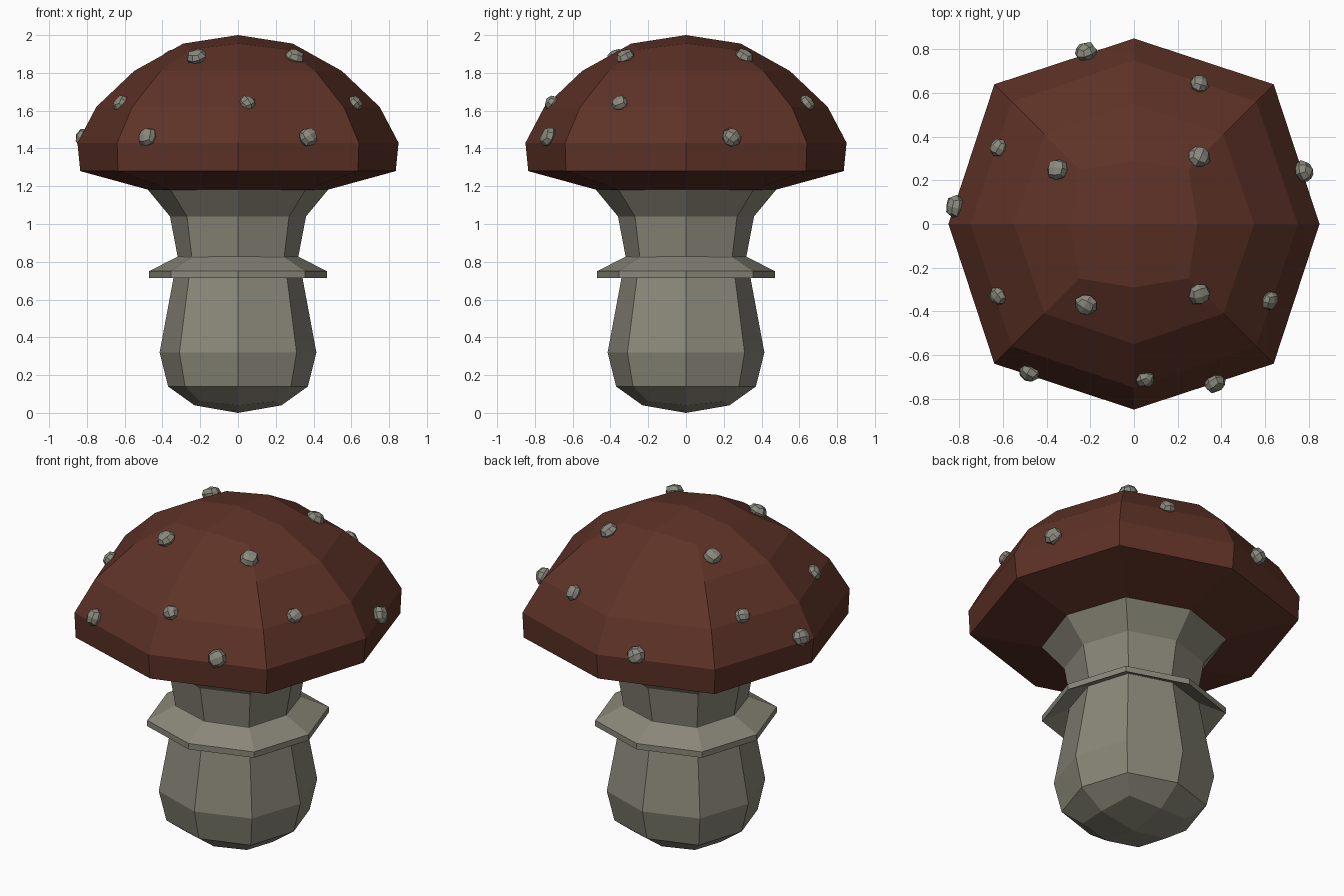
import bpy, bmesh, math, random
from mathutils import Vector, Matrix

random.seed(4)
if "Cube" in bpy.data.objects:
    bpy.data.objects.remove(bpy.data.objects["Cube"], do_unlink=True)


def material(name, rgb):
    m = bpy.data.materials.new(name)
    m.use_nodes = True
    colour = (*rgb, 1)
    m.diffuse_color = colour
    bsdf = next(n for n in m.node_tree.nodes if n.type == 'BSDF_PRINCIPLED')
    bsdf.inputs["Base Color"].default_value = colour
    bsdf.inputs["Roughness"].default_value = 0.9
    return m


def finish(name, bm, mat):
    bmesh.ops.recalc_face_normals(bm, faces=bm.faces)
    mesh = bpy.data.meshes.new(name)
    bm.to_mesh(mesh)
    bm.free()
    mesh.materials.append(mat)
    obj = bpy.data.objects.new(name, mesh)
    bpy.context.collection.objects.link(obj)
    return obj


def ring(bm, side, corner, z, corner_z=None):
    """Eight points: side middles on the axes, corners on the diagonals."""
    cz = z if corner_z is None else corner_z
    verts = []
    for i in range(4):
        turn = Matrix.Rotation(i * math.pi / 2, 3, 'Z')
        verts.append(bm.verts.new(turn @ Vector((side, 0, z))))
        verts.append(bm.verts.new(turn @ Vector((corner, corner, cz))))
    return verts


def bridge(bm, a, b):
    for i in range(8):
        j = (i + 1) % 8
        bm.faces.new((a[i], a[j], b[j], b[i]))


def loft(name, profile, mat, pole=None, loop=False):
    """Join rings; the first is closed by four quads round a pole."""
    bm = bmesh.new()
    rings = [ring(bm, *p) for p in profile]
    for a, b in zip(rings, rings[1:]):
        bridge(bm, a, b)
    if loop:
        bridge(bm, rings[-1], rings[0])
    else:
        tip = bm.verts.new((0, 0, pole))
        first = rings[0]
        for i in range(0, 8, 2):
            bm.faces.new((tip, first[i], first[i + 1], first[(i + 2) % 8]))
        bm.faces.new(rings[-1])
    return finish(name, bm, mat)


red_brown = material("cap red brown", (0.112, 0.032, 0.020))
beige = material("stem beige grey", (0.255, 0.245, 0.190))
grey = material("spot grey", (0.250, 0.250, 0.205))

# Domed cap with a sloping underside
loft("cap", [
    (0.29, 0.25, 1.955, 1.925),
    (0.55, 0.41, 1.81),
    (0.75, 0.56, 1.62),
    (0.85, 0.64, 1.43),
    (0.835, 0.635, 1.28),
    (0.47, 0.355, 1.18),
], red_brown, pole=2.0)

# Bulbous stem flaring under the cap
loft("stem", [
    (0.23, 0.20, 0.04, 0.06),
    (0.37, 0.28, 0.14),
    (0.415, 0.31, 0.32),
    (0.32, 0.245, 0.83),
    (0.36, 0.27, 1.04),
    (0.48, 0.36, 1.185),
], beige, pole=0.0)

# Thin skirt hanging round the stem
loft("skirt", [
    (0.315, 0.24, 0.83),
    (0.47, 0.355, 0.75),
    (0.47, 0.355, 0.715),
    (0.315, 0.24, 0.795),
], beige, loop=True)

# Small knobbly spots in three tiers: height, radius, places
tiers = [
    (1.885, 0.050, [(0.30, 0.31), (0.30, -0.32), (-0.22, -0.37), (-0.35, 0.25)]),
    (1.64, 0.043, [(0.62, -0.35), (0.30, 0.64), (0.05, -0.71),
                   (-0.62, -0.33), (-0.62, 0.35)]),
    (1.46, 0.050, [(0.37, -0.73), (0.78, 0.24), (-0.48, -0.68),
                   (-0.82, 0.08), (-0.22, 0.79)]),
]
for z, radius, places in tiers:
    for x, y in places:
        bm = bmesh.new()
        bmesh.ops.create_cube(bm, size=1)
        bmesh.ops.subdivide_edges(bm, edges=bm.edges[:], cuts=1, use_grid_fill=True)
        for v in bm.verts:
            v.co = v.co.normalized() * radius * random.uniform(0.95, 1.12)
            v.co.z *= 0.8
        outward = Vector((x, y, z - 1.1)).to_track_quat('Z', 'Y').to_matrix().to_4x4()
        spin = Matrix.Rotation(random.uniform(0, math.pi), 4, 'Z')
        bm.transform(Matrix.Translation((x, y, z)) @ outward @ spin)
        finish("cap_spot", bm, grey)
